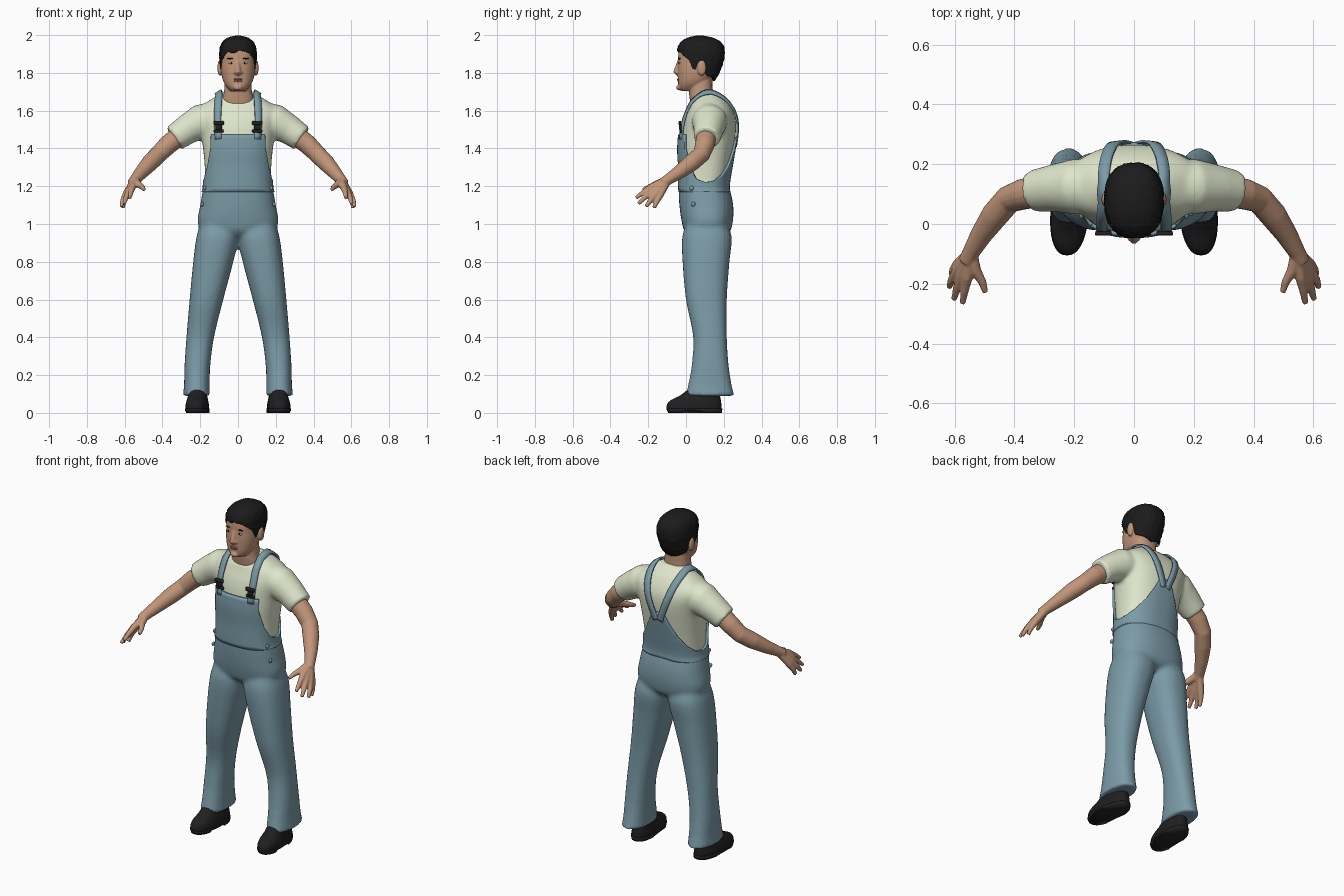
import bpy, bmesh, math, random
from mathutils import Vector
from mathutils.bvhtree import BVHTree

random.seed(4)
if "Cube" in bpy.data.objects:
    bpy.data.objects.remove(bpy.data.objects["Cube"])


def material(name, r, g, b):
    m = bpy.data.materials.new(name)
    m.use_nodes = True
    m.diffuse_color = (r, g, b, 1)
    shader = m.node_tree.nodes["Principled BSDF"]
    shader.inputs["Base Color"].default_value = (r, g, b, 1)
    shader.inputs["Roughness"].default_value = 0.8
    return m


SKIN = material("skin", .53, .30, .19)
LIPS = material("lips", .36, .17, .12)
SHIRT = material("pale_shirt", .74, .79, .60)
DENIM = material("blue_denim", .20, .33, .39)
HAIR = material("black_hair", .012, .011, .011)
LEATHER = material("black_leather", .014, .014, .015)
EYE = material("eye_white", .6, .56, .5)
POWER = .85


def finish(bm, name, mat, voxel=0, thick=0, offset=-1, smooth=4):
    """Turn a bmesh into a smooth object, optionally fused or thickened."""
    bmesh.ops.recalc_face_normals(bm, faces=bm.faces)
    me = bpy.data.meshes.new(name)
    bm.to_mesh(me)
    bm.free()
    ob = bpy.data.objects.new(name, me)
    bpy.context.collection.objects.link(ob)
    me.materials.append(mat)
    me.polygons.foreach_set("use_smooth", [True] * len(me.polygons))
    if voxel:
        r = ob.modifiers.new("fuse", 'REMESH')
        r.mode, r.voxel_size, r.use_smooth_shade = 'VOXEL', voxel, True
        s = ob.modifiers.new("soften", 'SMOOTH')
        s.factor, s.iterations = .5, smooth
    if thick:
        s = ob.modifiers.new("thickness", 'SOLIDIFY')
        s.thickness, s.offset = thick, offset
    return ob


def section(rows, z):
    """Smoothly interpolated cross-section (half width, front, back, centre x)."""
    z = min(max(z, rows[0][0]), rows[-1][0])
    i = max(k for k in range(len(rows) - 1) if rows[k][0] <= z)
    a, b = rows[i], rows[i + 1]
    p, q = rows[max(i - 1, 0)], rows[min(i + 2, len(rows) - 1)]
    h = b[0] - a[0]
    t = (z - a[0]) / h
    out = []
    for k in range(1, len(a)):
        m0 = (b[k] - p[k]) / (b[0] - p[0]) * h
        m1 = (q[k] - a[k]) / (q[0] - a[0]) * h
        d = b[k] - a[k]
        out.append(a[k] + t * (m0 + t * (3 * d - 2 * m0 - m1 + t * (m0 + m1 - 2 * d))))
    return out if len(out) == 4 else out + [0]


def point(rows, a, z, off=0, side=1):
    w, front, back, cx = section(rows, z)
    bend = lambda v: math.copysign(abs(v) ** POWER, v)
    return Vector((side * cx + (w + off) * bend(math.sin(a)),
                   (front + back) / 2 - ((back - front) / 2 + off) * bend(math.cos(a)), z))


def skin_rings(bm, rings, caps=True):
    rings = [[bm.verts.new(p) for p in ring] for ring in rings]
    n = len(rings[0])
    for r, s in zip(rings, rings[1:]):
        for i in range(n):
            bm.faces.new((r[i], r[(i + 1) % n], s[(i + 1) % n], s[i]))
    if caps:
        bm.faces.new(rings[0])
        bm.faces.new(rings[-1])


def panel(bm, rows, low, high, off=0, n=48, steps=24, side=1, caps=True, jitter=0):
    """Wrap a sheet round a body shape; low and high give its edges by angle."""
    rings = []
    for j in range(steps + 1):
        ring = []
        for i in range(n):
            a = -math.pi + 2 * math.pi * i / n
            z = low(abs(a)) + (high(abs(a)) - low(abs(a))) * j / steps
            ring.append(point(rows, a, z, off + random.uniform(-jitter, jitter), side))
        rings.append(ring)
    skin_rings(bm, rings, caps)


def body(bm, rows, **kw):
    panel(bm, rows, lambda a: rows[0][0], lambda a: rows[-1][0], **kw)


def edge(*pts):
    """Edge height as a function of the angle from the front."""
    def f(a):
        for (a0, z0), (a1, z1) in zip(pts, pts[1:]):
            if a <= a1:
                return z0 + (z1 - z0) * (a - a0) / (a1 - a0)
        return pts[-1][1]
    return f


def tube(bm, pts, radii, n=16):
    pts = [Vector(p) for p in pts]
    rings = []
    for i, p in enumerate(pts):
        t = (pts[min(i + 1, len(pts) - 1)] - pts[max(i - 1, 0)]).normalized()
        u = t.cross(Vector((0, 1, .3))).normalized()
        v = t.cross(u)
        rings.append([p + radii[i] * (u * math.cos(k * math.tau / n) + v * math.sin(k * math.tau / n))
                      for k in range(n)])
    skin_rings(bm, rings)


def ball(bm, loc, size):
    new = bmesh.ops.create_uvsphere(bm, u_segments=16, v_segments=10, radius=1)["verts"]
    for v in new:
        v.co = Vector(loc) + Vector(a * b for a, b in zip(v.co, size))


def box(bm, loc, size):
    for v in bmesh.ops.create_cube(bm, size=1)["verts"]:
        v.co = Vector(loc) + Vector(a * b for a, b in zip(v.co, size))


# Shirt: torso and both short sleeves fused together
torso = [(1.15, .187, -.027, .226), (1.2, .175, -.03, .22), (1.3, .176, -.03, .235),
         (1.4, .185, -.035, .252), (1.5, .2, -.026, .265), (1.56, .22, -.01, .262),
         (1.6, .222, .008, .248), (1.64, .175, .024, .225), (1.67, .125, .05, .2),
         (1.7, .085, .08, .155)]
bm = bmesh.new()
body(bm, torso)
for s in (-1, 1):
    tube(bm, [(s * .12, .125, 1.56), (s * .2, .125, 1.54), (s * .27, .12, 1.5), (s * .338, .11, 1.453)],
         [.09, .093, .079, .07], 24)
shirt = finish(bm, "shirt", SHIRT, voxel=.01, smooth=6)

# Trousers: hips and two legs fused together
hips = [(.92, .07, .05, .17), (.95, .17, .0, .225), (1, .212, -.02, .246), (1.1, .2, -.035, .25),
        (1.2, .182, -.039, .228), (1.23, .175, -.035, .22)]
leg = [(.09, .072, -.002, .256, .22), (.14, .068, .01, .243, .218), (.25, .068, .03, .226, .215),
       (.4, .073, .038, .216, .2), (.6, .089, .0, .216, .167), (.8, .106, -.018, .23, .131),
       (.93, .112, -.02, .242, .108), (1, .1, .0, .22, .1)]
bm = bmesh.new()
body(bm, hips)
for s in (-1, 1):
    body(bm, leg, side=s, steps=40)
finish(bm, "overall_trousers", DENIM, voxel=.012, smooth=5)

# Bib with scooped sides and a pointed back panel
bib_top = edge((0, 1.475), (.72, 1.475), (.78, 1.4), (1.02, 1.3), (1.3, 1.24), (1.6, 1.222), (1.9, 1.228),
               (2.25, 1.26), (2.6, 1.32), (2.85, 1.39), (3.0, 1.45), (math.pi, 1.46))
bm = bmesh.new()
panel(bm, torso, lambda a: 1.17, bib_top, off=.012, n=160, steps=16, caps=False)
finish(bm, "overall_bib", DENIM, thick=.014)

# Straps laid over the shoulders, with buckles at the bib
bpy.context.view_layer.update()
cloth = BVHTree.FromObject(shirt, bpy.context.evaluated_depsgraph_get())


def lay(p, lift):
    loc, normal, _, _ = cloth.find_nearest(p)
    return loc + normal * lift


route = [(.108, -.04, 1.45), (.11, -.02, 1.55), (.105, .02, 1.63), (.1, .07, 1.68), (.102, .14, 1.7),
         (.092, .21, 1.65), (.07, .26, 1.57), (.036, .29, 1.47), (.014, .29, 1.41)]
for s, label in ((-1, "right"), (1, "left")):
    path = [Vector((s * x, y, z)) for x, y, z in route]
    fine = [a.lerp(b, k / 5) for a, b in zip(path, path[1:]) for k in range(5)] + [path[-1]]
    bm = bmesh.new()
    rows = []
    for i, p in enumerate(fine):
        t = fine[min(i + 2, len(fine) - 1)] - fine[max(i - 2, 0)]
        across = t.cross(cloth.find_nearest(p)[1]).normalized()
        rows.append([bm.verts.new(lay(p + across * w, .012)) for w in (-.019, 0, .019)])
    for r, q in zip(rows, rows[1:]):
        for k in range(2):
            bm.faces.new((r[k], r[k + 1], q[k + 1], q[k]))
    finish(bm, label + "_strap", DENIM, thick=.009, offset=0)

    bm = bmesh.new()
    c = lay(Vector((s * .108, -.05, 1.52)), .02)
    for dz, w, h in ((.018, .056, .022), (-.004, .034, .03), (-.025, .054, .018)):
        box(bm, c + Vector((0, -dz * .1, dz)), (w, .014, h))
    buckle = finish(bm, label + "_buckle", LEATHER)
    buckle.modifiers.new("rounding", 'BEVEL').width = .004

    # Side buttons at the hip
    bm = bmesh.new()
    for z in (1.19, 1.105):
        ball(bm, point(hips, s * 1.15, z, .006), (.008, .012, .012))
    finish(bm, label + "_hip_buttons", DENIM)

# Arms with hands: forearm, palm and fingers fused
fingers = [((.558, -.18, 1.197), (.567, -.225, 1.168), (.573, -.265, 1.138)),
           ((.576, -.172, 1.178), (.592, -.215, 1.143), (.602, -.252, 1.108)),
           ((.59, -.157, 1.164), (.61, -.188, 1.125), (.618, -.212, 1.092)),
           ((.59, -.137, 1.154), (.605, -.155, 1.118), (.61, -.17, 1.085)),
           ((.53, -.155, 1.212), (.507, -.195, 1.196), (.497, -.228, 1.182))]
for s, label in ((-1, "right"), (1, "left")):
    bm = bmesh.new()
    flip = lambda pts: [(s * x, y, z) for x, y, z in pts]
    tube(bm, flip([(.3, .11, 1.475), (.37, .1, 1.42), (.42, .082, 1.37), (.465, .03, 1.325),
                   (.51, -.035, 1.275), (.545, -.095, 1.235), (.56, -.125, 1.215)]),
         [.054, .052, .047, .046, .037, .029, .028])
    for f in fingers:
        tube(bm, flip([(.545, -.095, 1.235), *f]), [.022, .019, .014, .01], 12)
    finish(bm, label + "_arm", SKIN, voxel=.005, smooth=3)

# Shoes with a sole and a low heel
upper = [(.015, .06, -.1, .188), (.04, .061, -.102, .188), (.065, .056, -.085, .185),
         (.09, .05, -.035, .18), (.14, .045, .03, .17)]
sole = [(0, .062, -.095, .19), (.022, .064, -.105, .193)]
for s, label in ((-1, "right"), (1, "left")):
    bm = bmesh.new()
    body(bm, upper, steps=12)
    body(bm, sole, steps=2)
    for v in bm.verts:
        v.co.x += s * (.215 - .06 * (v.co.y - .05))
        if v.co.z < .01 and -.02 < v.co.y < .09:
            v.co.z += .012
    finish(bm, label + "_shoe", LEATHER)

# Head: skull, neck, nose and ears fused
head = [(1.705, .04, -.025, .05), (1.72, .055, -.037, .08), (1.745, .073, -.041, .11),
        (1.78, .085, -.043, .145), (1.82, .09, -.044, .165), (1.86, .09, -.042, .178),
        (1.9, .088, -.04, .18), (1.94, .078, -.03, .165), (1.97, .05, .0, .13)]
neck = [(1.6, .085, .03, .15), (1.66, .084, .02, .146), (1.7, .074, .016, .14), (1.8, .068, .02, .14)]
bm = bmesh.new()
body(bm, head, steps=30)
body(bm, neck)
tube(bm, [(0, -.036, 1.865), (0, -.046, 1.83), (0, -.052, 1.805), (0, -.04, 1.793)], [.009, .012, .016, .012])
for s in (-1, 1):
    ball(bm, (s * .013, -.045, 1.802), (.011, .012, .009))
    ball(bm, (s * .097, .083, 1.826), (.012, .024, .042))
ball(bm, (0, -.038, 1.722), (.024, .014, .015))
finish(bm, "head", SKIN, voxel=.005, smooth=3)

# Eyes, brows and mouth
for s, label in ((-1, "right"), (1, "left")):
    for name, mat, a, z, size in (("eye", EYE, .36, 1.853, (.014, .005, .006)),
                                  ("iris", HAIR, .355, 1.853, (.006, .007, .006)),
                                  ("brow", HAIR, .38, 1.876, (.02, .006, .004))):
        bm = bmesh.new()
        ball(bm, point(head, s * a, z, -.001), size)
        finish(bm, label + "_" + name, mat)
bm = bmesh.new()
for z in (1.766, 1.758):
    ball(bm, point(head, 0, z, -.001), (.025, .006, .005))
finish(bm, "lips", LIPS)

# Short tousled hair with sideburns and a cropped nape
hair = [(1.74, .07, .0, .14), (1.8, .088, -.03, .176), (1.86, .097, -.043, .198), (1.9, .099, -.046, .205),
        (1.94, .094, -.042, .2), (1.97, .076, -.02, .177), (1.99, .045, .02, .13), (1.998, .008, .06, .085)]
hairline = edge((0, 1.92), (.5, 1.912), (.9, 1.885), (1.15, 1.862), (1.3, 1.815), (1.42, 1.815), (1.5, 1.85),
                (1.75, 1.83), (1.9, 1.785), (math.pi, 1.755))
bm = bmesh.new()
panel(bm, hair, hairline, lambda a: 1.998, n=72, steps=24, caps=False, jitter=.0025)
bm.verts.ensure_lookup_table()
bm.faces.new(bm.verts[-72:])
finish(bm, "hair", HAIR, thick=.014)
